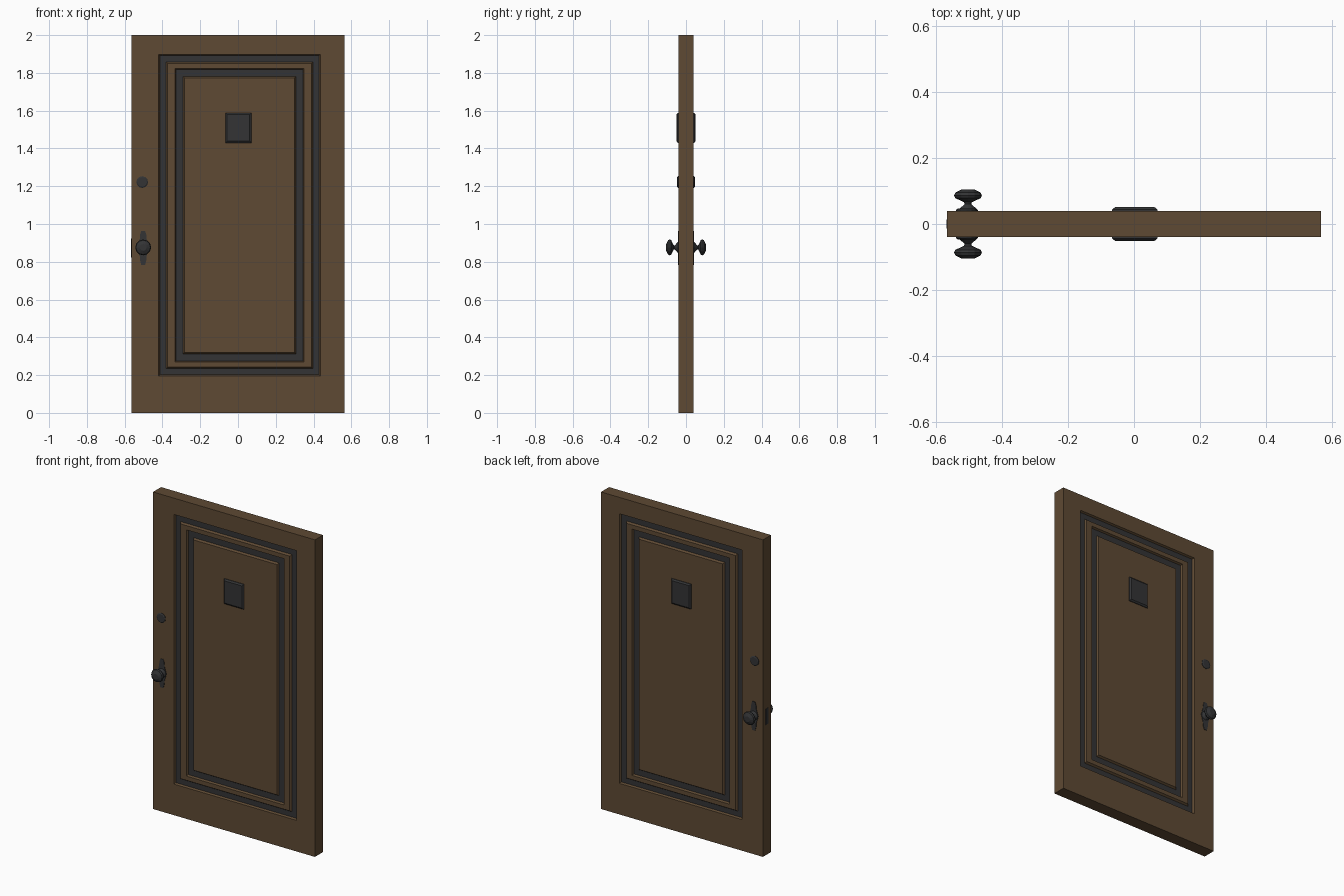
import bpy, bmesh, math
from mathutils import Matrix

if "Cube" in bpy.data.objects:
    bpy.data.objects.remove(bpy.data.objects["Cube"])


def material(name, rgb):
    m = bpy.data.materials.new(name)
    m.diffuse_color = (*rgb, 1)
    m.use_nodes = True
    m.node_tree.nodes["Principled BSDF"].inputs["Base Color"].default_value = m.diffuse_color
    return m


wood = material("brown wood", (0.112, 0.067, 0.033))
iron = material("dark iron", (0.033, 0.034, 0.036))


def finish(name, bm, mats):
    bmesh.ops.recalc_face_normals(bm, faces=bm.faces[:])
    me = bpy.data.meshes.new(name)
    bm.to_mesh(me)
    bm.free()
    ob = bpy.data.objects.new(name, me)
    bpy.context.collection.objects.link(ob)
    for m in mats:
        me.materials.append(m)
    return ob


def mirror_y(ob):
    mod = ob.modifiers.new("both sides", 'MIRROR')
    mod.use_axis = (False, True, False)
    mod.merge_threshold = 0.0005
    return ob


def loft(name, loops, mats, dark=()):
    """Bridge loops of equal point count, cap the last; dark = iron strips."""
    bm = bmesh.new()
    rows = [[bm.verts.new(p) for p in loop] for loop in loops]
    for k, (a, b) in enumerate(zip(rows, rows[1:])):
        n = len(a)
        for i in range(n):
            f = bm.faces.new((a[i], a[(i + 1) % n], b[(i + 1) % n], b[i]))
            f.material_index = 1 if k in dark else 0
    bm.faces.new(rows[-1])
    ob = finish(name, bm, mats)
    # loops run toward the front: the cap must face -y
    if ob.data.polygons[-1].normal.y > 0:
        ob.data.flip_normals()
    return mirror_y(ob)


def rect(x0, x1, z0, z1, y, inset=0.0):
    i = inset
    return [(x0 + i, y, z0 + i), (x1 - i, y, z0 + i),
            (x1 - i, y, z1 - i), (x0 + i, y, z1 - i)]


# Door slab with stepped panel moulding, iron in the groove floors
slab = (-0.565, 0.565, 0, 2)
outer = (-0.42, 0.436, 0.196, 1.897)
ridge = (-0.333, 0.349, 0.27, 1.823)
top, floor = -0.04, -0.028
loft("door_slab", [
    rect(*slab, 0), rect(*slab, top),
    rect(*outer, top), rect(*outer, floor, 0.006),
    rect(*outer, floor, 0.039), rect(*outer, top, 0.047),
    rect(*ridge, top), rect(*ridge, floor, 0.006),
    rect(*ridge, floor, 0.042), rect(*ridge, top, 0.05),
], [wood, iron], dark=(3, 7))

# Viewing hatch plate
hatch = (-0.066, 0.071, 1.43, 1.588)
loft("viewing_hatch", [rect(*hatch, -0.036), rect(*hatch, -0.044),
                       rect(*hatch, -0.051, 0.009)], [iron])


def ring(x, z, r, y, n=12):
    return [(x + r * math.cos(2 * math.pi * i / n), y,
             z + r * math.sin(2 * math.pi * i / n)) for i in range(n)]


# Deadbolt
loft("deadbolt", [ring(-0.507, 1.222, r, y) for r, y in
                  ((0.031, -0.038), (0.031, -0.043), (0.025, -0.047))], [iron])

# Door knob, turned profile
KX, KZ = -0.502, 0.876
loft("door_knob", [ring(KX, KZ, r, y) for r, y in (
    (0.032, -0.038), (0.026, -0.046), (0.010, -0.060), (0.012, -0.066),
    (0.038, -0.078), (0.042, -0.086), (0.038, -0.095), (0.018, -0.105))], [iron])

# Knob back plate, tapering to both ends
outline = [(0.010, -0.093), (0.017, -0.065), (0.018, -0.045), (0.031, 0),
           (0.018, 0.045), (0.017, 0.065), (0.010, 0.088)]
outline += [(-w, h) for w, h in reversed(outline)]
loft("knob_back_plate", [[(KX + w, y, KZ + h) for w, h in outline]
                         for y in (-0.039, -0.043)], [iron])

# Latch plate on the door edge
bm = bmesh.new()
bmesh.ops.create_cube(bm, size=1, matrix=Matrix.Translation((-0.565, 0, 0.873))
                      @ Matrix.Diagonal((0.004, 0.028, 0.1, 1)))
finish("latch_plate", bm, [iron])
